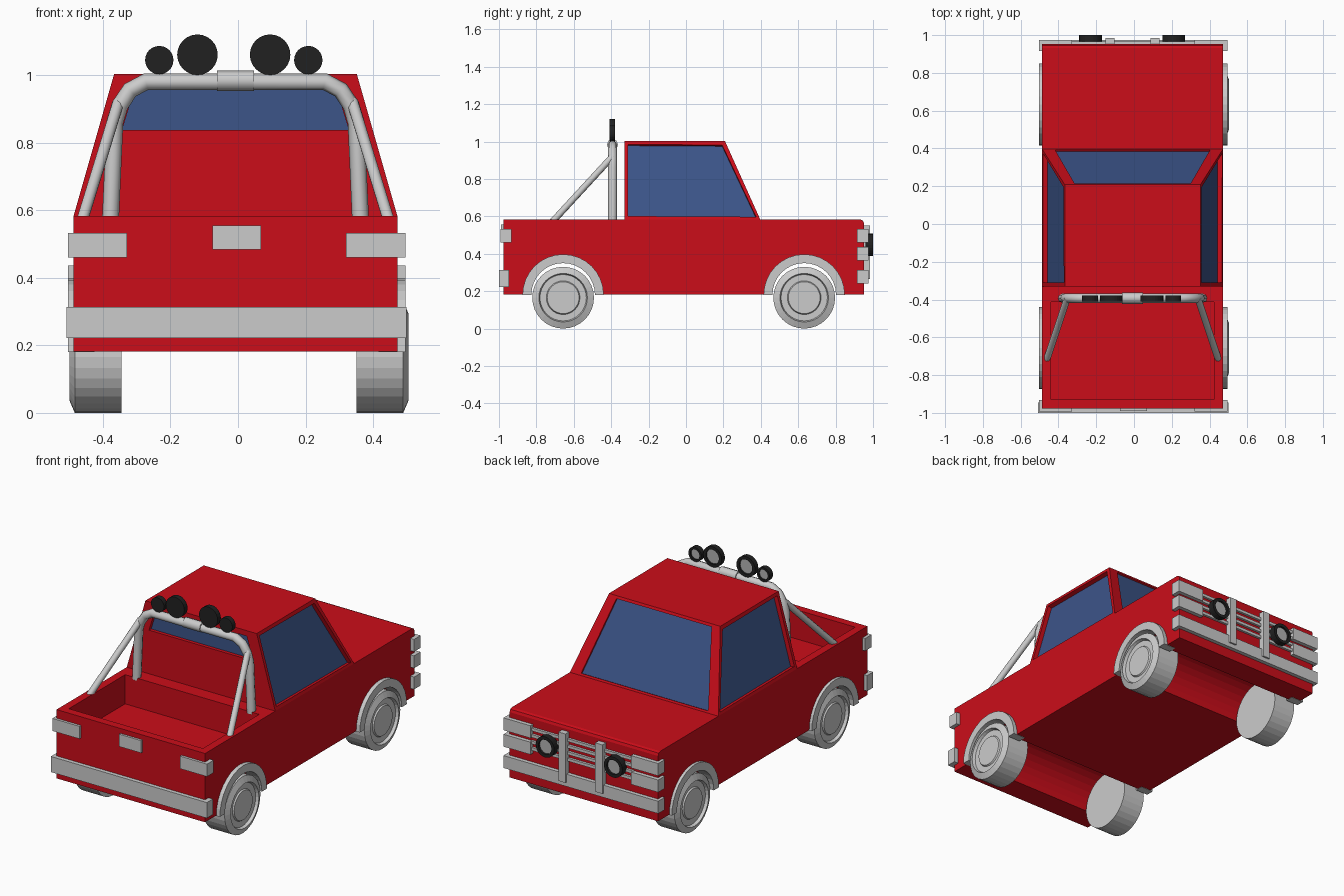
import bpy, bmesh, math
from mathutils import Matrix, Vector

if "Cube" in bpy.data.objects:
    bpy.data.objects.remove(bpy.data.objects["Cube"])

XC = -0.0075      # the body sits a hair off centre
TRIM = -0.004


def material(name, rgb):
    m = bpy.data.materials.new(name)
    m.diffuse_color = (*rgb, 1)
    m.use_nodes = True
    m.node_tree.nodes["Principled BSDF"].inputs["Base Color"].default_value = m.diffuse_color
    return m


RED = material("red_paint", (0.60, 0.004, 0.01))
BLUE = material("blue_glass", (0.045, 0.09, 0.25))
BLACK = material("black_plastic", (0.015, 0.015, 0.015))
GREY = material("grey_lens", (0.45, 0.45, 0.45))


def finish(bm, name, *mats):
    bmesh.ops.recalc_face_normals(bm, faces=bm.faces[:])
    me = bpy.data.meshes.new(name)
    bm.to_mesh(me)
    bm.free()
    for m in mats:
        me.materials.append(m)
    ob = bpy.data.objects.new(name, me)
    bpy.context.collection.objects.link(ob)
    return ob


def box(name, x0, x1, y0, y1, z0, z1):
    bm = bmesh.new()
    size = Matrix.Diagonal((x1 - x0, y1 - y0, z1 - z0, 1))
    mid = Matrix.Translation(((x0 + x1) / 2, (y0 + y1) / 2, (z0 + z1) / 2))
    bmesh.ops.create_cube(bm, size=1, matrix=mid @ size)
    return finish(bm, name)


def extrude_profile(pts, x0, x1):
    """Closed (y, z) outline pushed from x0 to x1."""
    bm = bmesh.new()
    face = bm.faces.new([bm.verts.new((x0, y, z)) for y, z in pts])
    new = bmesh.ops.extrude_face_region(bm, geom=[face])["geom"]
    bmesh.ops.translate(bm, vec=(x1 - x0, 0, 0),
                        verts=[v for v in new if isinstance(v, bmesh.types.BMVert)])
    bmesh.ops.recalc_face_normals(bm, faces=bm.faces[:])
    return bm


def arc(cy, cz, r, a0, a1, n):
    return [(cy + r * math.cos(math.radians(a0 + (a1 - a0) * i / n)),
             cz + r * math.sin(math.radians(a0 + (a1 - a0) * i / n))) for i in range(n + 1)]


def lathe(name, profile, axis, centre, steps, *mats):
    """Spin (radius, offset along axis) points around the axis."""
    axis = Vector(axis)
    bm = bmesh.new()
    vs = [bm.verts.new(axis * d + Vector((0, 0, r))) for r, d in profile]
    edges = [bm.edges.new(p) for p in zip(vs, vs[1:])]
    bmesh.ops.spin(bm, geom=vs + edges, cent=(0, 0, 0), axis=axis,
                   angle=2 * math.pi, steps=steps)
    bmesh.ops.remove_doubles(bm, verts=bm.verts[:], dist=1e-4)
    bmesh.ops.translate(bm, verts=bm.verts[:], vec=centre)
    return finish(bm, name, *mats)


def tube(name, pts, r):
    cu = bpy.data.curves.new(name, "CURVE")
    cu.dimensions = "3D"
    cu.bevel_depth, cu.bevel_resolution, cu.use_fill_caps = r, 2, True
    sp = cu.splines.new("POLY")
    sp.points.add(len(pts) - 1)
    for p, co in zip(sp.points, pts):
        p.co = (*co, 1)
    ob = bpy.data.objects.new(name, cu)
    bpy.context.collection.objects.link(ob)
    return ob


def recess(bm, face, rim, depth, x_scale=1.0, mat=None):
    """Inset a face, narrow it if asked, then sink it straight in."""
    bmesh.ops.inset_individual(bm, faces=[face], thickness=rim)
    for v in face.verts:
        v.co.x = XC + (v.co.x - XC) * x_scale
    bm.normal_update()
    bmesh.ops.inset_individual(bm, faces=[face], thickness=0, depth=-depth)
    if mat is not None:
        face.material_index = mat


# Body: side outline with both wheel arches, then the sunken load bed
AXLES = {"rear": -0.657, "front": 0.632}
outline = [(-0.977, 0.182)]
for y in AXLES.values():
    outline += arc(y, 0.182, 0.185, 180, 0, 16)
outline += [(0.952, 0.182), (0.952, 0.563), (0.946, 0.577), (0.932, 0.583),
            (-0.365, 0.583), (-0.977, 0.583)]
body = extrude_profile(outline, XC - 0.479, XC + 0.479)
body.faces.ensure_lookup_table()
bed = next(f for f in body.faces if f.normal.z > 0.9 and f.calc_center_median().y < -0.5)
recess(body, bed, 0.066, 0.17)
finish(body, "body", RED)

# Cab: tapered block with recessed windows
cab = extrude_profile([(-0.33, 0.583), (0.397, 0.583), (0.208, 1.003), (-0.33, 1.003)],
                      XC - 0.479, XC + 0.479)
for v in cab.verts:
    if v.co.z > 0.9:
        v.co.x = XC + math.copysign(0.359, v.co.x)
cab.normal_update()
sides = [f for f in cab.faces if abs(f.normal.x) > 0.8]
shield = next(f for f in cab.faces if f.normal.y > 0.8)
back = next(f for f in cab.faces if f.normal.y < -0.8)
for f in sides:
    recess(cab, f, 0.027, 0.025, mat=1)
recess(cab, shield, 0.02, 0.01, 0.885, 1)
bmesh.ops.bisect_plane(cab, geom=[back, *back.edges, *back.verts],
                       plane_co=(0, 0, 0.813), plane_no=(0, 0, 1))
cab.normal_update()
back = next(f for f in cab.faces if f.normal.y < -0.8 and f.calc_center_median().y < -0.32
            and f.calc_center_median().z > 0.85)
recess(cab, back, 0.04, 0.02, 0.88, 1)
finish(cab, "cab", RED, BLUE)

# Wheels and arch flares
tyre = [(0, 0.348), (0.165, 0.348), (0.165, 0.486), (0.13, 0.501), (0.124, 0.484),
        (0.09, 0.484), (0.085, 0.492), (0, 0.492)]
for end, y in AXLES.items():
    for side, s in (("left", -1), ("right", 1)):
        lathe(f"{end}_{side}_wheel", tyre, (s, 0, 0), (0.003, y, 0.165), 32)
        ring = arc(y, 0.18, 0.217, 0, 180, 16) + arc(y, 0.18, 0.17, 180, 0, 16)
        finish(extrude_profile(ring, TRIM + s * 0.42, TRIM + s * 0.499),
               f"{end}_{side}_flare")

# Bumpers, corner lights and plate
box("rear_bumper", TRIM - 0.503, TRIM + 0.503, -1.0, -0.945, 0.222, 0.313)
box("front_bumper", TRIM - 0.499, TRIM + 0.499, 0.915, 0.975, 0.24, 0.312)
box("rear_plate", -0.075, 0.068, -0.99, -0.95, 0.483, 0.555)
for side, s in (("left", -1), ("right", 1)):
    x0, x1 = sorted((TRIM + s * 0.324, TRIM + s * 0.499))
    box(f"{side}_tail_light", x0, x1, -0.992, -0.932, 0.46, 0.533)
    for row, z in (("upper", 0.46), ("lower", 0.364)):
        box(f"{side}_{row}_front_light", x0, x1, 0.915, 0.975, z, z + 0.072)
    # Upright guard bars
    x = -0.008 + s * 0.119
    box(f"{side}_guard_bar", x - 0.023, x + 0.023, 0.945, 0.985, 0.265, 0.55)

# Grille slats
for i in range(4):
    z = 0.385 + i * 0.038
    box(f"grille_slat_{i + 1}", TRIM - 0.33, TRIM + 0.33, 0.94, 0.966, z, z + 0.017)


def lamp(name, x, y, z, r, depth):
    """Black round housing with a sunken grey lens facing +y."""
    ob = lathe(name, [(0, 0), (r, 0), (r, depth), (r * 0.7, depth),
                      (r * 0.7, depth * 0.7), (0, depth * 0.7)],
               (0, 1, 0), (x, y, z), 24, BLACK, GREY)
    for p in ob.data.polygons:
        c = p.center - Vector((x, y, z))
        if len(p.vertices) == 3 and c.y > depth * 0.5:
            p.material_index = 1


# Lamps at the grille and on the roll bar
for i, x in enumerate((-0.23, 0.21)):
    lamp(f"grille_lamp_{i + 1}", x, 0.96, 0.447, 0.06, 0.04)
for i, (x, z, r) in enumerate(((-0.233, 1.044, 0.042), (-0.12, 1.06, 0.06),
                               (0.095, 1.06, 0.06), (0.208, 1.044, 0.042))):
    lamp(f"roof_lamp_{i + 1}", x, -0.409, z, r, 0.03)

# Roll bar: hoop, centre sleeve and two rear braces
Y = -0.393
half = [(0.370, 0.57), (0.357, 0.86), (0.342, 0.91), (0.312, 0.955), (0.265, 0.98)]
hoop = [(XC - x, Y, z) for x, z in half] + [(XC + x, Y, z) for x, z in reversed(half)]
tube("roll_bar_hoop", hoop, 0.025)
tube("roll_bar_sleeve", [(XC - 0.055, Y, 0.983), (XC + 0.055, Y, 0.983)], 0.03)
for side, s in (("left", -1), ("right", 1)):
    tube(f"{side}_roll_bar_brace", [(XC + s * 0.346, Y, 0.92), (XC + s * 0.455, -0.72, 0.565)], 0.018)
for ob in bpy.context.collection.objects:
    ob.select_set(False)
